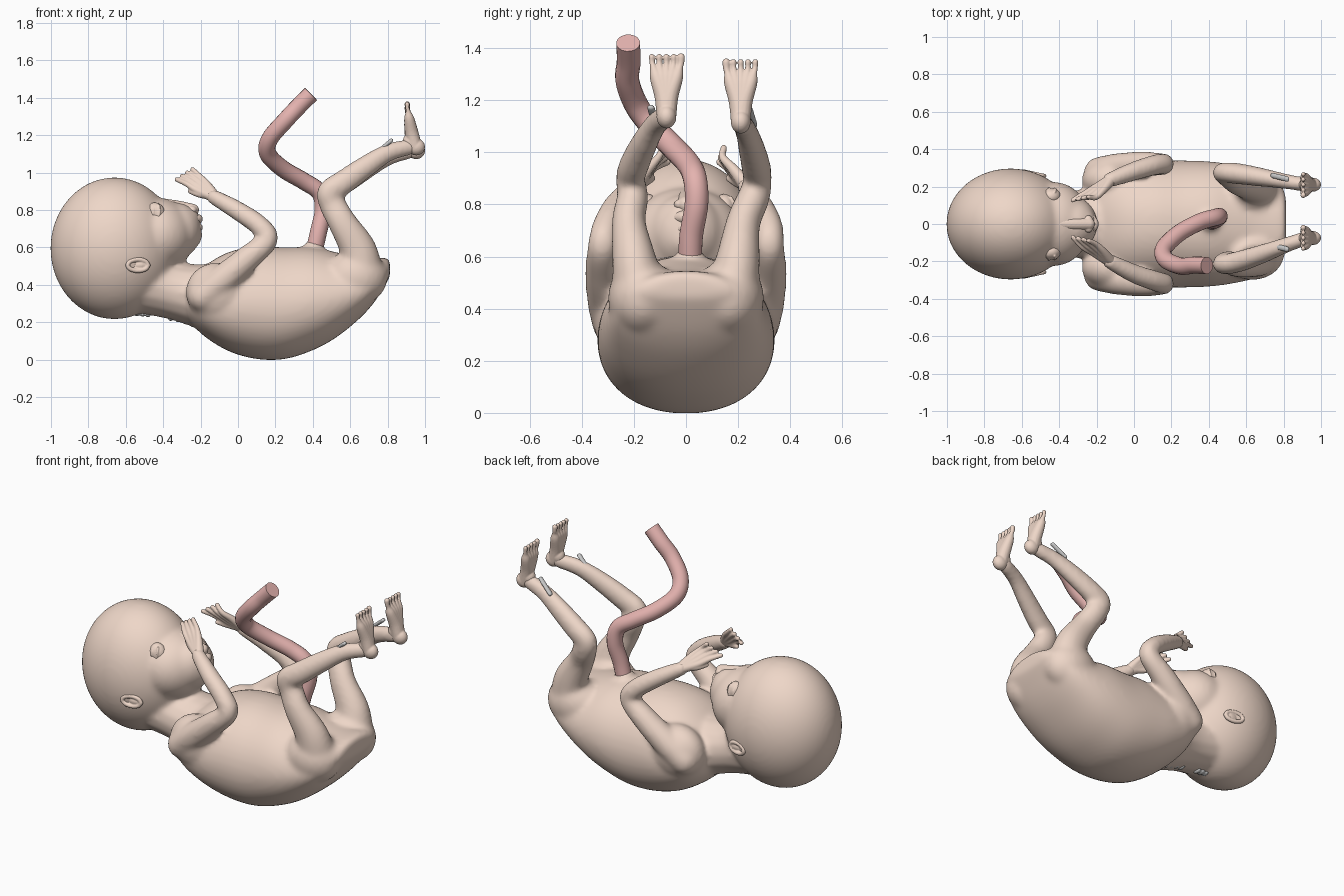
import bpy, bmesh
from math import cos, sin, pi, sqrt, copysign
from mathutils import Vector

if "Cube" in bpy.data.objects:
    bpy.data.objects.remove(bpy.data.objects["Cube"])


def material(name, rgb):
    m = bpy.data.materials.new(name)
    m.diffuse_color = (*rgb, 1)
    m.use_nodes = True
    m.node_tree.nodes["Principled BSDF"].inputs["Base Color"].default_value = m.diffuse_color
    return m


skin = material("skin", (0.86, 0.68, 0.58))
cord_pink = material("cord_pink", (0.78, 0.45, 0.43))


def spline(pts, n=8):
    """Catmull-Rom samples through tuples of any length."""
    P = [Vector(p) for p in pts]
    P = [P[0] * 2 - P[1]] + P + [P[-1] * 2 - P[-2]]
    out = []
    for a, b, c, d in zip(P, P[1:], P[2:], P[3:]):
        for k in range(n):
            t = k / n
            out.append(0.5 * (2 * b + (c - a) * t + (2 * a - 5 * b + 4 * c - d) * t ** 2
                              + (3 * b - a - 3 * c + d) * t ** 3))
    return out + [P[-2]]


def loft(bm, rings):
    """Closed skin through rings of equal point count."""
    R = [[bm.verts.new(p) for p in ring] for ring in rings]
    n = len(R[0])
    for a, b in zip(R, R[1:]):
        for k in range(n):
            j = (k + 1) % n
            bm.faces.new((a[k], a[j], b[j], b[k]))
    bm.faces.new(R[0][::-1])
    bm.faces.new(R[-1])


def ball(bm, c, r, n=16):
    rings = []
    for i in range(n + 1):
        f = pi * (0.02 + 0.96 * i / n)
        rings.append([(c[0] + r[0] * sin(f) * cos(2 * pi * k / (2 * n)),
                       c[1] + r[1] * sin(f) * sin(2 * pi * k / (2 * n)),
                       c[2] - r[2] * cos(f)) for k in range(2 * n)])
    loft(bm, rings)


def sweep(bm, pts, wide=1.0, n=8):
    """Round-ended limb along a path of (x, y, z, radius)."""
    S = spline(pts, n)
    C = [s.to_3d() for s in S]
    u, rings = None, []
    for i, c in enumerate(C):
        t = (C[min(i + 1, len(C) - 1)] - C[max(i - 1, 0)]).normalized()
        u = (u - t * u.dot(t)).normalized() if u else t.orthogonal().normalized()
        v, r = t.cross(u), S[i][3]
        ring = []
        for k in range(16):
            o = (u * cos(pi * k / 8) + v * sin(pi * k / 8)) * r
            ring.append((c.x + o.x, c.y + o.y * wide, c.z + o.z))
        rings.append(ring)
    loft(bm, rings)
    for i in (0, -1):
        r = S[i][3]
        ball(bm, C[i], (r, r * wide, r), 8)


def finish(bm, name, mat=None, voxel=0.006, smooth=3):
    me = bpy.data.meshes.new(name)
    bm.to_mesh(me)
    bm.free()
    ob = bpy.data.objects.new(name, me)
    bpy.context.collection.objects.link(ob)
    if mat:
        me.materials.append(mat)
    rm = ob.modifiers.new("fuse", 'REMESH')
    rm.mode, rm.voxel_size, rm.use_smooth_shade = 'VOXEL', voxel, True
    sm = ob.modifiers.new("soften", 'SMOOTH')
    sm.factor, sm.iterations = 0.5, smooth


body, hands, feet = bmesh.new(), bmesh.new(), bmesh.new()
face, bones = bmesh.new(), bmesh.new()

# torso: stations of x, bottom z, top z, half width; widest below the middle
stations = [(-.28, .27, .38, .12), (-.25, .20, .43, .24), (-.18, .125, .50, .31),
            (-.05, .045, .575, .335), (.10, .003, .605, .34), (.25, .003, .60, .34),
            (.40, .05, .60, .335), (.52, .115, .575, .32), (.64, .21, .55, .295),
            (.72, .295, .545, .27), (.78, .385, .545, .23), (.813, .445, .535, .15)]
rings = []
for x, lo, hi, w in spline(stations, 4):
    ring = []
    for k in range(48):
        c, s = cos(2 * pi * k / 48), sin(2 * pi * k / 48)
        ring.append((x, w * copysign(abs(c) ** .93, c) * (1 - .05 * max(0, s)),
                     (lo + hi) / 2 + (hi - lo) / 2 * copysign(abs(s) ** .95, s) - .015 * c * c))
    rings.append(ring)
loft(body, rings)

# head, face mass, muzzle, chin and neck
ball(body, (-.66, 0, .595), (.343, .297, .379), 32)
ball(body, (-.43, 0, .665), (.20, .225, .20), 24)
ball(body, (-.325, 0, .69), (.13, .145, .15))
ball(body, (-.28, 0, .735), (.08, .10, .085))
ball(body, (-.265, 0, .665), (.075, .085, .075))
sweep(body, [(-.55, 0, .42, .172), (-.35, 0, .37, .155), (-.15, 0, .33, .18)], 1.15)
# navel mound
sweep(body, [(.40, .015, .52, .09), (.405, .015, .585, .06)])

for s in (-1, 1):
    # shoulder and hip masses
    ball(body, (-.11, s * .235, .36), (.17, .12, .16))
    ball(body, (.63, s * .165, .44), (.17, .135, .15))
    # arms: the two sides differ slightly in the reach of the hand
    d = .035 if s > 0 else 0
    sweep(body, [(-.185, s * .275, .34, .085), (-.08, s * .30, .43, .08), (.05, s * .318, .54, .07),
                 (.157, s * .32, .64, .058), (.115, s * (.305 + d / 3), .715, .056),
                 (0, s * (.265 + d / 2), .795, .052), (-.13, s * (.20 + d), .87, .042)])
    # hands: four fingers fanned from the wrist, plus a thumb
    for t in (-1.5, -.5, .5, 1.5):
        sweep(hands, [(-.12, s * (.205 + d), .865, .031),
                      (-.19 + .016 * t, s * (.15 + d - .004 * t), .92 + .012 * t, .02),
                      (-.24 + .023 * t, s * (.115 + d - .006 * t), .96 + .014 * t, .0145),
                      (-.285 + .028 * t, s * (.08 + d * 1.6 + .006 * t), .99 + .018 * t, .0125)], n=5)
    sweep(hands, [(-.14, s * (.19 + d), .88, .028), (-.21, s * (.16 + d), .885, .018),
                  (-.255, s * (.13 + d), .90, .013)])

    # legs
    yk, ya, dz = (.275, .21, -.02) if s > 0 else (-.215, -.075, 0)
    mid = yk * .62 + ya * .38
    sweep(body, [(.66, s * .18, .46, .12), (.64, s * .20, .59, .10), (.56, s * .22, .73, .078),
                 (.505, yk * .95, .83, .072), (.487, yk, .895, .065), (.56, yk * .9 + ya * .1, .945, .067),
                 (.68, mid, 1.03 + dz / 2, .06), (.80, ya * .7 + yk * .3, 1.105 + dz, .05),
                 (.92, ya, 1.138 + dz, .045)], .85)
    # feet: five rays from the heel to the toes, the big toe on the inner side
    ball(feet, (.953, ya, 1.137 + dz), (.047, .038, .045))
    ball(feet, (.925, ya, 1.165 + dz), (.044, .036, .05))
    for t in range(-2, 3):
        big = .003 if t * s == -2 else 0
        sweep(feet, [(.945, ya, 1.14 + dz, .038), (.928, ya + .005 * t, 1.215 + dz, .036),
                     (.915, ya + .019 * t, 1.29 + dz, .027), (.91, ya + .025 * t, 1.325 + dz, .014),
                     (.906, ya + .0275 * t, 1.345 + dz, .0105 + big),
                     (.905, ya + .028 * t, 1.366 + dz, .012 + big)], n=5)

    # ears
    loop = [(-.535 + .055 * cos(a), s * (.268 - .012 * cos(a)), .505 + .03 * sin(a), .0125)
            for a in [pi * k / 4 for k in range(9)]]
    sweep(face, loop, n=4)
    ball(face, (-.53, s * .258, .505), (.04, .016, .022))
    # closed eyes with lid folds
    ball(face, (-.445, s * .147, .78), (.055, .045, .06))
    for off, r in ((-.022, .005), (.012, .006)):
        pts = []
        for k in range(-2, 3):
            u, v = off + .012 * (1 - k * k / 4), k * .024
            bulge = sqrt(max(0, 1 - (u / .055) ** 2 - (v / .06) ** 2))
            pts.append((-.445 + u + .2 * v, s * (.147 + .045 * bulge), .78 + v, r))
        sweep(face, pts, n=4)
    # nostril wings
    ball(face, (-.245, s * .026, .80), (.024, .02, .02))

    # bare lower-leg bone tips
    yb = .25 if s > 0 else -.125
    sweep(bones, [(.74, yb + .01, 1.105, .011), (.82, yb - .01, 1.172, .011)], 1.4)

# nose and lips
sweep(face, [(-.40, 0, .832, .03), (-.31, 0, .815, .033), (-.24, 0, .80, .032)])
sweep(face, [(-.245, -.055, .748, .016), (-.213, 0, .752, .025), (-.245, .055, .748, .016)])
sweep(face, [(-.245, -.05, .722, .015), (-.212, 0, .706, .024), (-.245, .05, .722, .015)])

# exposed neck bones
for x, z in ((-.54, .246), (-.51, .243), (-.48, .24), (-.36, .22), (-.32, .213), (-.28, .202), (-.24, .186)):
    ball(bones, (x, 0, z), (.014, .03, .014), 8)

finish(body, "body", skin, .012, 18)
finish(hands, "hands", skin, .005, 2)
finish(feet, "feet", skin, .004, 4)
finish(face, "face_features", skin, .004, 3)
finish(bones, "bones", None, .006, 1)

# umbilical cord
path = [(.405, .015, .57), (.43, .02, .68), (.455, .04, .80), (.435, .035, .895), (.35, .01, .955),
        (.24, -.05, 1.02), (.16, -.13, 1.10), (.17, -.19, 1.18), (.25, -.225, 1.275),
        (.32, -.22, 1.35), (.39, -.222, 1.42)]
cu = bpy.data.curves.new("umbilical_cord", 'CURVE')
cu.dimensions, cu.bevel_depth, cu.bevel_resolution, cu.use_fill_caps = '3D', .046, 6, True
samples = spline(path, 8)
sp = cu.splines.new('POLY')
sp.points.add(len(samples) - 1)
for p, q in zip(sp.points, samples):
    p.co = (*q, 1)
sp.use_smooth = True
cu.materials.append(cord_pink)
cord = bpy.data.objects.new("umbilical_cord", cu)
bpy.context.collection.objects.link(cord)
